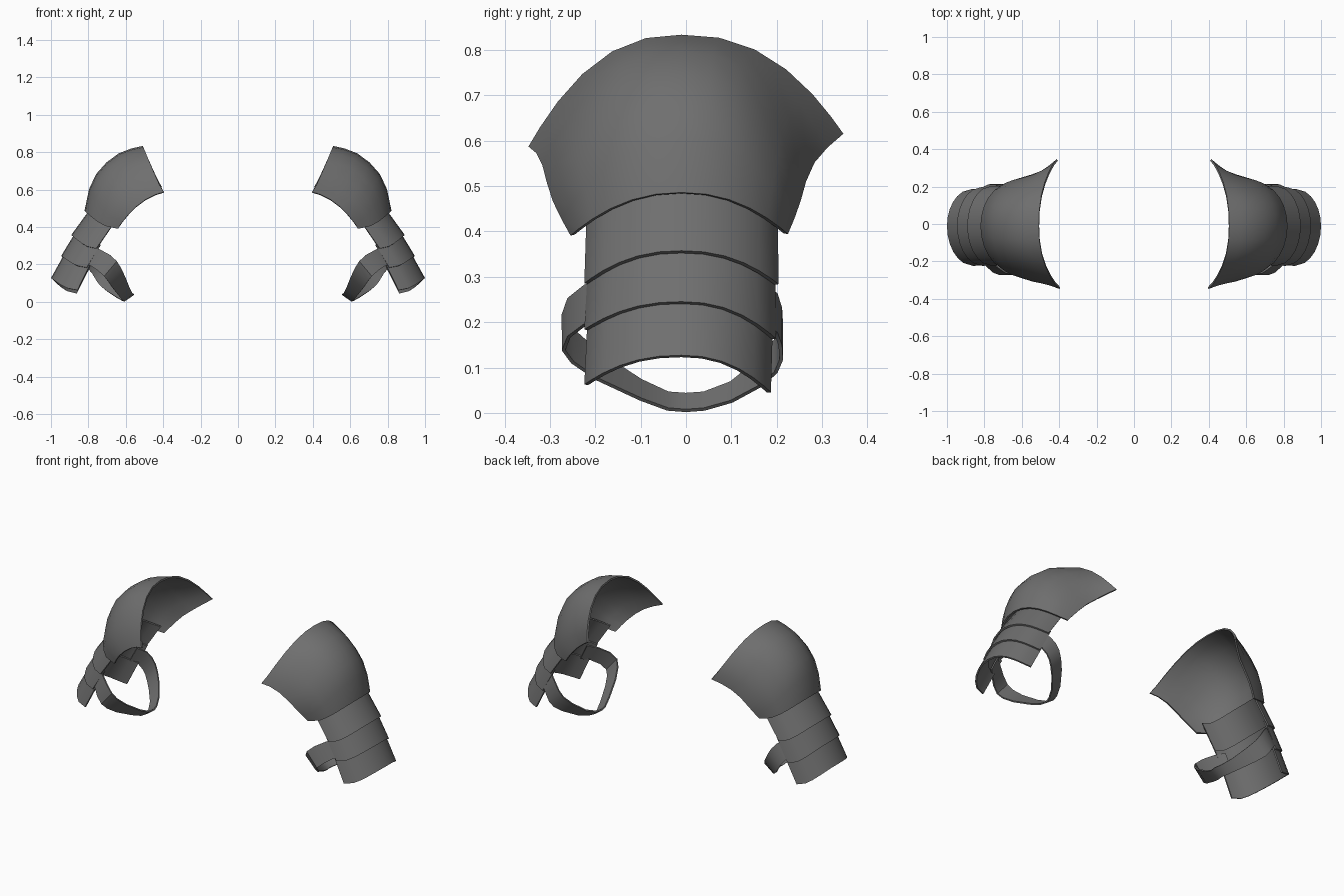
import bpy, math
from mathutils import Vector

if "Cube" in bpy.data.objects:
    bpy.data.objects.remove(bpy.data.objects["Cube"])

SEG = 12
steel = bpy.data.materials.new("dark_steel")
steel.diffuse_color = (.16, .16, .16, 1)
steel.use_nodes = True
steel.node_tree.nodes["Principled BSDF"].inputs["Base Color"].default_value = steel.diffuse_color


def finish(name, rows, thickness):
    """Skin rows of points into a thin smooth shell, mirrored to both shoulders."""
    n = len(rows[0])
    verts = [p for r in rows for p in r]
    faces = [(i * n + j, i * n + j + 1, (i + 1) * n + j + 1, (i + 1) * n + j)
             for i in range(len(rows) - 1) for j in range(n - 1)]
    me = bpy.data.meshes.new(name)
    me.from_pydata(verts, [], faces)
    me.materials.append(steel)
    ob = bpy.data.objects.new(name, me)
    bpy.context.collection.objects.link(ob)
    sol = ob.modifiers.new("thickness", 'SOLIDIFY')
    sol.thickness = thickness
    sol.offset = 0
    mir = ob.modifiers.new("other_side", 'MIRROR')
    mir.use_axis[0] = True
    bpy.context.view_layer.objects.active = ob
    ob.select_set(True)
    # apply first so the rims of the shell stay sharp
    for mod in ("thickness", "other_side"):
        bpy.ops.object.modifier_apply(modifier=mod)
    bpy.ops.object.shade_smooth_by_angle(angle=math.radians(40))
    ob.select_set(False)
    return ob


def arch(apex, front, back, yf, yb, round_x, power_z):
    """Arched section from the front end over the apex to the back end (x, z pairs).
    round_x: 0 = same curve as z, 1 = full ellipse, so that the edge dips at the sides."""
    pts = []
    ymid = -0.01
    for k in range(SEG + 1):
        f = 2 * k / SEG - 1
        u = .3 * abs(f) + .7 * math.sin(abs(f) * math.pi / 2)
        hz = 1 - u ** power_z
        hx = hz + (math.sqrt(max(0, 1 - u * u)) - hz) * round_x
        end, ye = (front, yf) if f < 0 else (back, yb)
        pts.append((end[0] + (apex[0] - end[0]) * hx,
                    ymid + u * (ye - ymid),
                    end[1] + (apex[1] - end[1]) * hz))
    return pts


# shoulder cap: flared at the neck, narrowing down the arm
cap = [
    ((.508, .829), (.396, .586), (.41, .615), -.343, .343, .2, 2.4),
    ((.57, .815), (.442, .572), (.452, .585), -.326, .308, .5, 2.5),
    ((.635, .79), (.495, .545), (.495, .552), -.312, .279, .8, 2.6),
    ((.70, .742), (.545, .507), (.545, .51), -.302, .26, 1, 2.65),
    ((.755, .68), (.585, .467), (.585, .467), -.289, .248, 1, 2.6),
    ((.792, .60), (.617, .428), (.617, .428), -.27, .234, 1, 2.45),
    ((.816, .485), (.642, .392), (.642, .395), -.25, .22, 1, 2.2),
]
finish("shoulder_cap", [arch(*r) for r in cap], .01)

# three overlapping arm plates: top section and bottom section of each
plates = [
    (((.772, .515), (.65, .44), (.65, .44), -.215, .198, 1, 2.3),
     ((.888, .355), (.757, .285), (.757, .283), -.22, .20, 1, 2.3)),
    (((.86, .378), (.735, .305), (.735, .305), -.213, .193, 1, 2.3),
     ((.942, .243), (.808, .183), (.812, .163), -.22, .194, 1, 2.3)),
    (((.918, .266), (.787, .205), (.79, .19), -.213, .187, 1, 2.3),
     ((.996, .125), (.858, .062), (.864, .045), -.22, .183, 1, 2.3)),
]
for i, (top, bottom) in enumerate(plates):
    mid = [tuple((Vector(a) + Vector(b)) / 2) for a, b in zip(arch(*top), arch(*bottom))]
    finish(f"arm_plate_{i + 1}", [arch(*top), mid, arch(*bottom)], .009)

# arm strap: band looping under the arm, tucked behind the plates (x, y, z, half width x, z)
strap = [
    (.808, -.185, .25, .022, -.045), (.765, -.222, .238, .026, -.043),
    (.718, -.258, .21, .032, -.042), (.682, -.27, .178, .034, -.04),
    (.661, -.25, .147, .034, -.036), (.637, -.195, .104, .033, -.03),
    (.607, -.10, .051, .028, -.021), (.59, -.04, .026, .026, -.018),
    (.583, 0, .023, .026, -.018), (.594, .04, .026, .026, -.018),
    (.623, .10, .046, .028, -.021), (.672, .165, .09, .032, -.03),
    (.706, .198, .125, .033, -.036), (.727, .21, .157, .032, -.04),
    (.747, .208, .19, .03, -.042), (.772, .198, .22, .028, -.043),
    (.812, .168, .242, .025, -.045),
]
finish("arm_strap", [[(x - a, y, z - c), (x + a, y, z + c)] for x, y, z, a, c in strap], .008)
